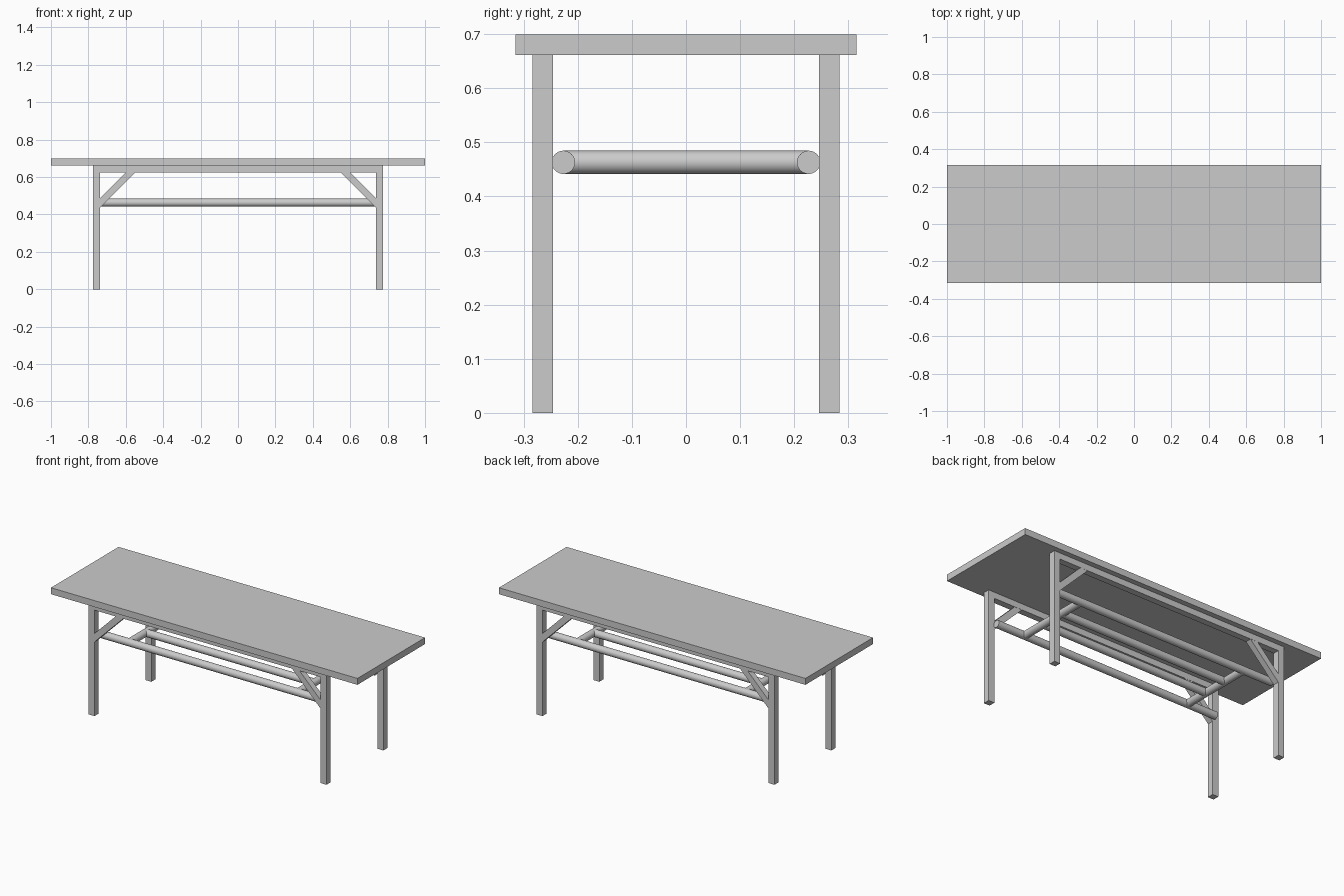
import bpy, bmesh
from math import pi

if "Cube" in bpy.data.objects:
    bpy.data.objects.remove(bpy.data.objects["Cube"])

LEG_X, LEG_Y, LEG_W = 0.757, 0.265, 0.038
TOP_Z, TOP_T = 0.699, 0.038
UNDER = TOP_Z - TOP_T
TUBE_Z, TUBE_R, TUBE_Y = 0.463, 0.0215, 0.2265


def box(name, lo, hi):
    mesh = bpy.data.meshes.new(name)
    bm = bmesh.new()
    bmesh.ops.create_cube(bm, size=1)
    for v in bm.verts:
        v.co = [(a + b) / 2 + c * (b - a) for a, b, c in zip(lo, hi, v.co)]
    bm.to_mesh(mesh)
    bm.free()
    obj = bpy.data.objects.new(name, mesh)
    bpy.context.collection.objects.link(obj)
    return obj


def prism(name, profile, y0, y1):
    # extrude an xz outline along y
    mesh = bpy.data.meshes.new(name)
    bm = bmesh.new()
    face = bm.faces.new([bm.verts.new((x, y0, z)) for x, z in profile])
    new = bmesh.ops.extrude_face_region(bm, geom=[face])["geom"]
    for v in new:
        if isinstance(v, bmesh.types.BMVert):
            v.co.y = y1
    bmesh.ops.recalc_face_normals(bm, faces=bm.faces)
    bm.to_mesh(mesh)
    bm.free()
    obj = bpy.data.objects.new(name, mesh)
    bpy.context.collection.objects.link(obj)
    return obj


def tube(name, length, loc, rot):
    bpy.ops.mesh.primitive_cylinder_add(vertices=32, radius=TUBE_R, depth=length,
                                        location=loc, rotation=rot)
    obj = bpy.context.object
    obj.name = name
    bpy.ops.object.shade_smooth_by_angle()
    return obj


# table top
box("table_top", (-1, -0.315, UNDER), (1, 0.315, TOP_Z))

h = LEG_W / 2
inner = LEG_X - h
for side, sy in (("front", -1), ("back", 1)):
    y0, y1 = sy * LEG_Y - h, sy * LEG_Y + h
    # rail under the top
    box(side + "_rail", (-inner, y0, UNDER - 0.036), (inner, y1, UNDER))
    for end, sx in (("left", -1), ("right", 1)):
        # leg and diagonal brace
        box(f"{side}_{end}_leg", (sx * LEG_X - h, y0, 0), (sx * LEG_X + h, y1, UNDER))
        outline = [(inner, 0.437), (inner, 0.487), (0.599, 0.626), (0.549, 0.626)]
        prism(f"{side}_{end}_brace", [(sx * x, z) for x, z in outline],
              y0 + 0.001, y1 - 0.001)
    # shelf tubes running lengthwise
    tube(side + "_outer_tube", 1.48, (0, sy * TUBE_Y, TUBE_Z), (0, pi / 2, 0))
    tube(side + "_inner_tube", 1.1, (0, sy * TUBE_Y / 3, TUBE_Z), (0, pi / 2, 0))

# cross tubes joining the shelf
for end, sx in (("left", -1), ("right", 1)):
    tube(end + "_cross_tube", 2 * TUBE_Y, (sx * 0.55, 0, TUBE_Z), (pi / 2, 0, 0))
